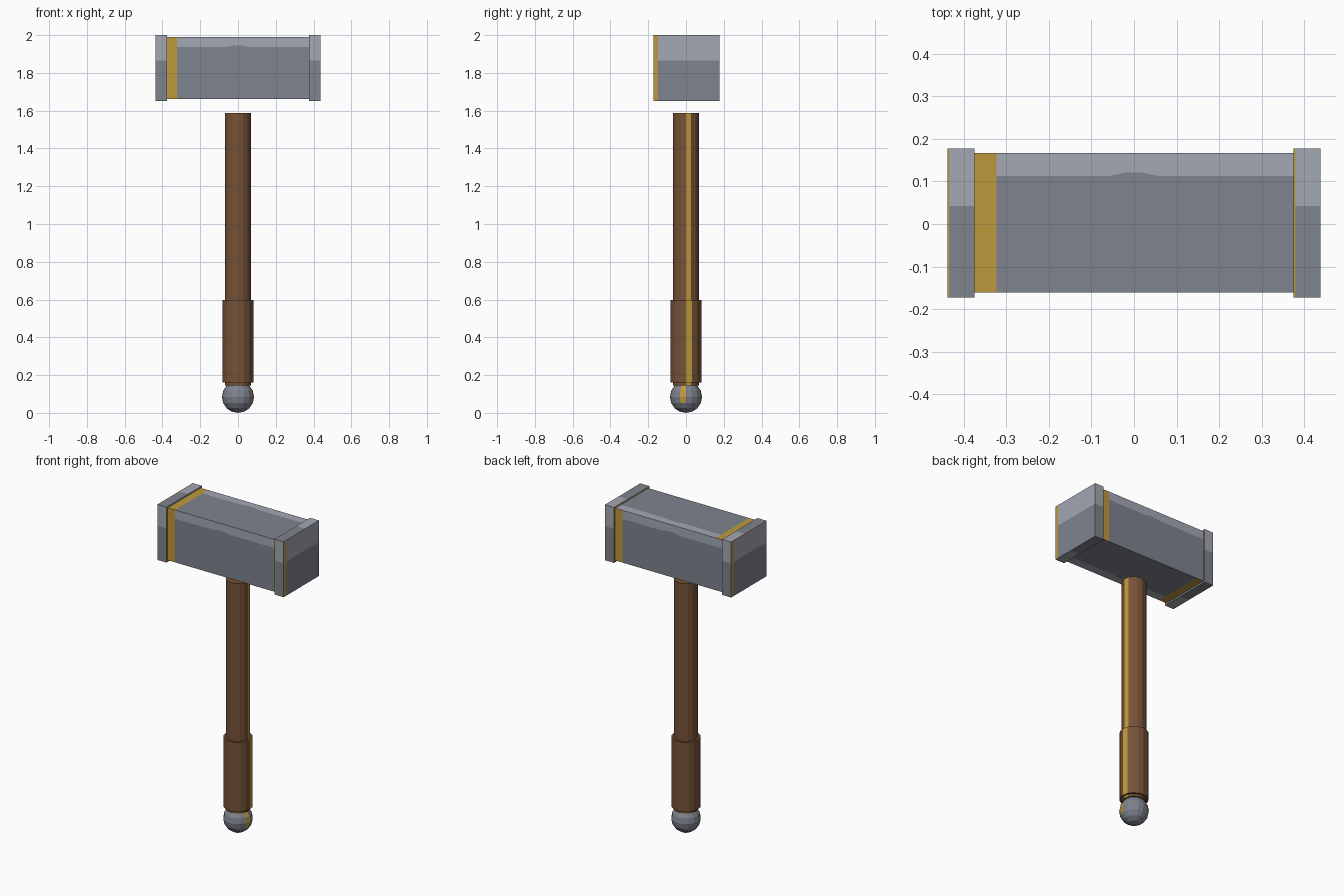
import bpy, bmesh, math
from mathutils import Vector as V

if "Cube" in bpy.data.objects:
    bpy.data.objects.remove(bpy.data.objects["Cube"])


def srgb(*c):
    return [((x / 255 + 0.055) / 1.055) ** 2.4 for x in c] + [1]


def material(name, *c):
    m = bpy.data.materials.new(name)
    m.diffuse_color = srgb(*c)
    m.use_nodes = True
    m.node_tree.nodes["Principled BSDF"].inputs["Base Color"].default_value = m.diffuse_color
    return m


MATS = [material("steel", 126, 131, 141), material("light_steel", 163, 168, 180),
        material("gold", 190, 152, 60), material("brown_wood", 118, 82, 54)]
STEEL, LIGHT, GOLD, WOOD = range(4)


def finish(name, bm):
    me = bpy.data.meshes.new(name)
    bm.to_mesh(me)
    bm.free()
    for m in MATS:
        me.materials.append(m)
    ob = bpy.data.objects.new(name, me)
    bpy.context.collection.objects.link(ob)
    return ob


# Each box side: outward normal, left-to-right direction, bottom-to-top direction
X, Y, Z = V((1, 0, 0)), V((0, 1, 0)), V((0, 0, 1))
SIDES = [(-Y, X, Z), (Y, -X, Z), (X, Y, Z), (-X, -Y, Z), (Z, X, Y), (-Z, X, -Y)]


def painted_box(name, centre, size, split):
    """Box whose sides carry a gold strip on the left and a light area on top.
    split: points (u, v) from the gold strip to the right edge dividing dark from light."""
    bm = bmesh.new()
    c, half = V(centre), V(size) / 2
    g = split[0][0]
    regions = [([(0, 0), (g, 0), split[0], (g, 1), (0, 1)], GOLD),
               ([(g, 0), (1, 0)] + split[::-1], STEEL),
               (split + [(1, 1), (g, 1)], LIGHT)]
    for n, r, up in SIDES:
        for pts, mat in regions:
            f = bm.faces.new([bm.verts.new(c + half * (n + r * (2 * u - 1) + up * (2 * v - 1)))
                              for u, v in pts])
            f.material_index = mat
    bmesh.ops.remove_doubles(bm, verts=bm.verts, dist=1e-5)
    return finish(name, bm)


def rod(name, radius, z0, z1):
    """16-sided rod with one gold facet just past +x."""
    bm = bmesh.new()
    rings = [[bm.verts.new((radius * math.cos(i * math.pi / 8), radius * math.sin(i * math.pi / 8), z))
              for i in range(16)] for z in (z0, z1)]
    for i in range(16):
        j = (i + 1) % 16
        f = bm.faces.new((rings[0][i], rings[0][j], rings[1][j], rings[1][i]))
        f.material_index = GOLD if i == 0 else WOOD
    bm.faces.new(rings[0][::-1]).material_index = WOOD
    bm.faces.new(rings[1]).material_index = WOOD
    return finish(name, bm)


# Head block and the two striking caps
G = 0.0685
painted_box("head_block", (0, 0.0025, 1.827), (0.75, 0.328, 0.328),
            [(G, 0.835), (0.42, 0.835), (0.47, 0.86), (0.53, 0.86), (0.58, 0.835), (1, 0.835)])
for side, s in (("left", -1), ("right", 1)):
    painted_box(side + "_head_cap", (s * 0.4065, 0.0025, 1.826), (0.063, 0.35, 0.348),
                [(G, 0.615), (1, 0.615)])

# Shaft and thicker grip
rod("shaft", 0.07, 0.145, 1.587)
rod("grip", 0.083, 0.16, 0.597)

# Ball pommel with one gold segment
bm = bmesh.new()
bmesh.ops.create_uvsphere(bm, u_segments=16, v_segments=8, radius=0.085)
bmesh.ops.translate(bm, verts=bm.verts, vec=(0, 0, 0.085))
for f in bm.faces:
    p = f.calc_center_median()
    gold = -math.pi / 8 < math.atan2(p.y, p.x) < 0 and p.z > 0.05
    f.material_index = GOLD if gold else STEEL
finish("pommel", bm)
